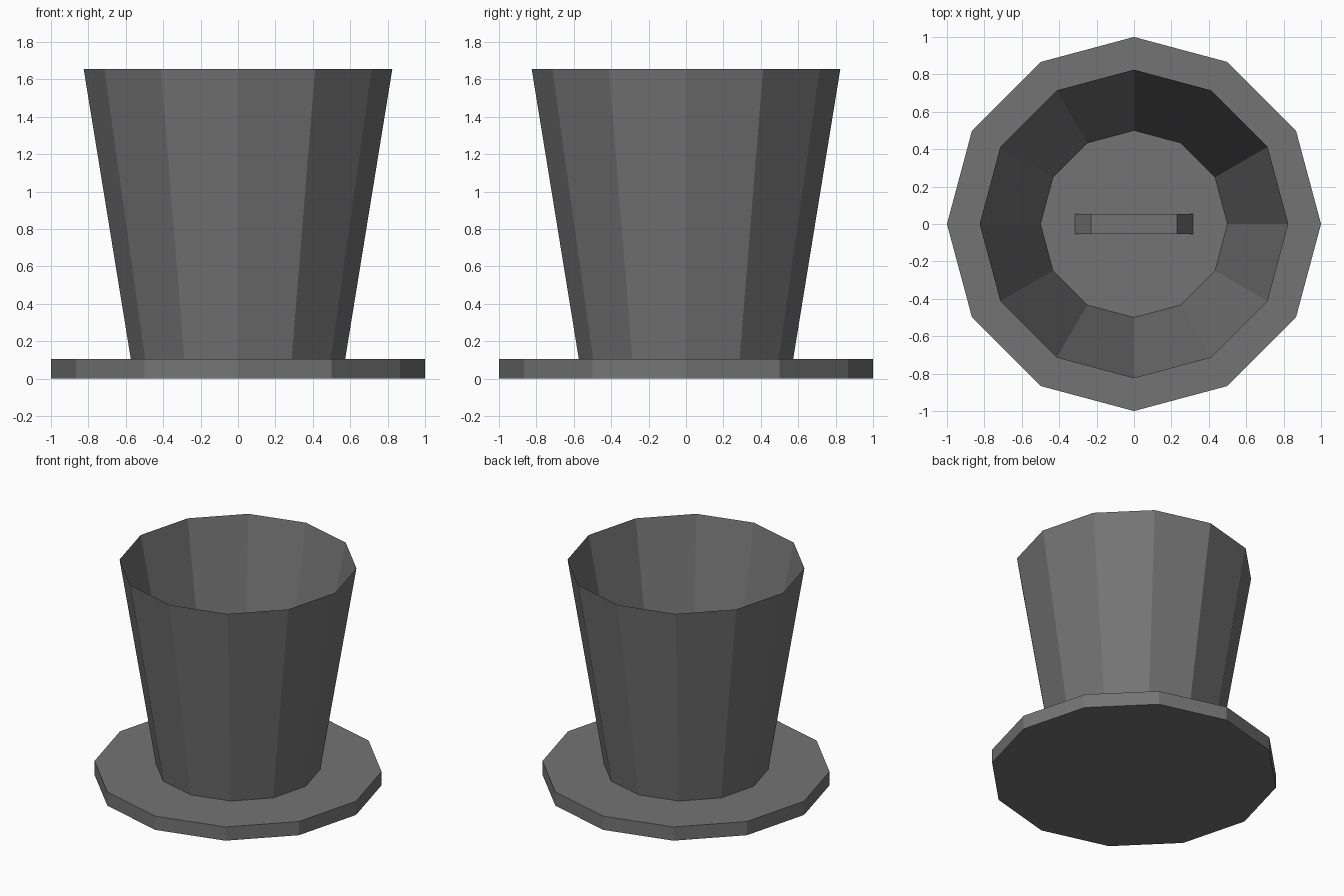
import bpy, bmesh, math

if "Cube" in bpy.data.objects:
    bpy.data.objects.remove(bpy.data.objects["Cube"])

SIDES = 12

# Dark grey for every part
dark = bpy.data.materials.new("dark_grey")
dark.diffuse_color = (0.175, 0.175, 0.175, 1.0)
dark.use_nodes = True
dark.node_tree.nodes["Principled BSDF"].inputs["Base Color"].default_value = dark.diffuse_color


def add_object(name, bm):
    bmesh.ops.recalc_face_normals(bm, faces=bm.faces)
    mesh = bpy.data.meshes.new(name)
    bm.to_mesh(mesh)
    bm.free()
    mesh.materials.append(dark)
    obj = bpy.data.objects.new(name, mesh)
    bpy.context.collection.objects.link(obj)
    return obj


def ring(bm, radius, z):
    step = 2 * math.pi / SIDES
    return [bm.verts.new((radius * math.cos(i * step), radius * math.sin(i * step), z))
            for i in range(SIDES)]


def lathe(name, profile):
    """Revolve (radius, z) points in flat facets and cap both ends."""
    bm = bmesh.new()
    rings = [ring(bm, r, z) for r, z in profile]
    for a, b in zip(rings, rings[1:]):
        for i in range(SIDES):
            j = (i + 1) % SIDES
            bm.faces.new((a[i], a[j], b[j], b[i]))
    bm.faces.new(rings[0])
    bm.faces.new(rings[-1])
    return add_object(name, bm)


# Flat disc base with a flared, sharp-rimmed open cup and its inner floor
lathe("base_and_cup", [(1.0, 0.0), (1.0, 0.105), (0.573, 0.105),
                       (0.825, 1.655), (0.5, 0.11)])

# Low bar with sloping ends on the cup floor
bm = bmesh.new()
outline = [(-0.318, 0.105), (0.318, 0.105), (0.23, 0.25), (-0.23, 0.25)]
side = bm.faces.new([bm.verts.new((x, -0.053, z)) for x, z in outline])
result = bmesh.ops.extrude_face_region(bm, geom=[side], use_keep_orig=True)
verts = [g for g in result["geom"] if isinstance(g, bmesh.types.BMVert)]
bmesh.ops.translate(bm, verts=verts, vec=(0, 0.106, 0))
add_object("floor_handle", bm)
